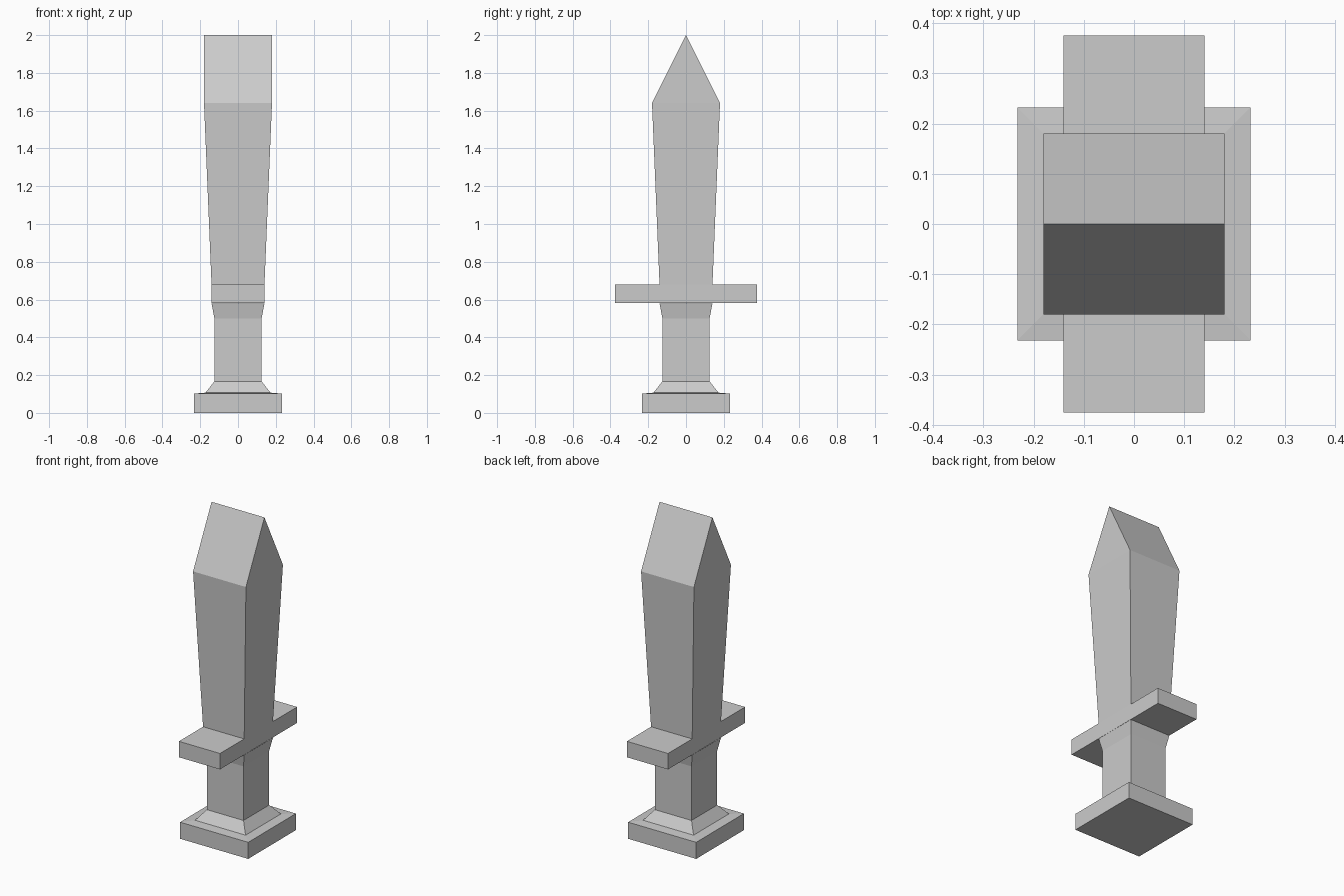
import bpy, bmesh

if "Cube" in bpy.data.objects:
    bpy.data.objects.remove(bpy.data.objects["Cube"])


def loft(name, sections, cap_bottom=False):
    """Stack rectangular sections (half_x, half_y, z) into a flat-sided solid."""
    bm = bmesh.new()
    rings = [[bm.verts.new((sx * hx, sy * hy, z))
              for sx, sy in ((-1, -1), (1, -1), (1, 1), (-1, 1))]
             for hx, hy, z in sections]
    for low, high in zip(rings, rings[1:]):
        for i in range(4):
            j = (i + 1) % 4
            bm.faces.new((low[i], low[j], high[j], high[i]))
    if cap_bottom:
        bm.faces.new(rings[0][::-1])
    # A section of zero depth collapses into a ridge
    bmesh.ops.remove_doubles(bm, verts=bm.verts[:], dist=1e-5)
    bmesh.ops.recalc_face_normals(bm, faces=bm.faces[:])
    mesh = bpy.data.meshes.new(name)
    bm.to_mesh(mesh)
    bm.free()
    obj = bpy.data.objects.new(name, mesh)
    bpy.context.collection.objects.link(obj)
    return obj


# Square pommel plate with a slightly sloping rim and a collar
loft("pommel", [(0.232, 0.232, 0), (0.232, 0.232, 0.102),
                (0.172, 0.172, 0.107), (0.125, 0.125, 0.167)], cap_bottom=True)

# Grip, flaring out under the guard
loft("grip", [(0.125, 0.125, 0.167), (0.125, 0.125, 0.5), (0.14, 0.14, 0.58)])

# Crossguard bar running along y
bpy.ops.mesh.primitive_cube_add(size=1, location=(0, 0, 0.63))
guard = bpy.context.object
guard.name = "crossguard"
guard.scale = (0.28, 0.75, 0.098)

# Widening blade ending in a chisel ridge
loft("blade", [(0.14, 0.14, 0.679), (0.18, 0.18, 1.64), (0.18, 0, 2)])
